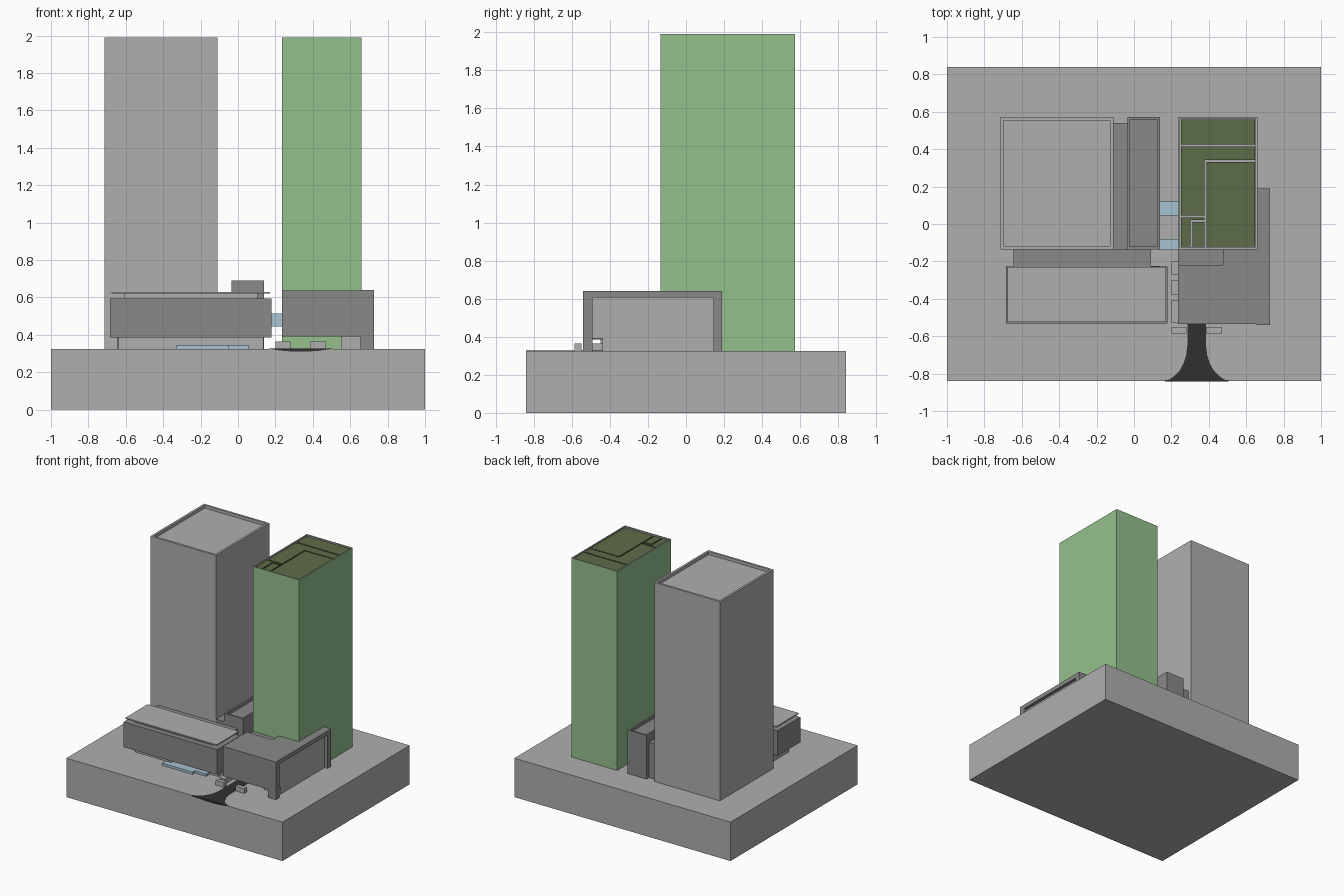
import bpy, bmesh
from mathutils import Vector

if "Cube" in bpy.data.objects:
    bpy.data.objects.remove(bpy.data.objects["Cube"])

G = 0.325   # ground level on top of the base
TOP = 1.99  # tower height


def mat(name, *rgb):
    m = bpy.data.materials.new(name)
    m.diffuse_color = (*rgb, 1)
    m.use_nodes = True
    m.node_tree.nodes["Principled BSDF"].inputs["Base Color"].default_value = m.diffuse_color
    return m


DARK = mat("dark_grey", 0.25, 0.25, 0.25)
GREEN = mat("green", 0.30, 0.53, 0.27)
ROOF = mat("roof_green", 0.11, 0.15, 0.065)
BLUE = mat("glass_blue", 0.38, 0.55, 0.65)
ROAD = mat("asphalt", 0.03, 0.03, 0.03)
GREY = mat("light_grey", 0.43, 0.43, 0.43)


def finish(bm, name, mats):
    bmesh.ops.recalc_face_normals(bm, faces=bm.faces[:])
    me = bpy.data.meshes.new(name)
    bm.to_mesh(me)
    bm.free()
    for m in mats:
        me.materials.append(m)
    ob = bpy.data.objects.new(name, me)
    bpy.context.collection.objects.link(ob)
    return ob


def prism(name, pts, a, b, m=GREY, axis="z"):
    """Extrude a 2D profile from a to b along z, x or y."""
    def place(p):
        return {"z": (p[0], p[1], a), "x": (a, p[0], p[1]), "y": (p[0], a, p[1])}[axis]
    d = {"z": (0, 0, 1), "x": (1, 0, 0), "y": (0, 1, 0)}[axis]
    bm = bmesh.new()
    f = bm.faces.new([bm.verts.new(place(p)) for p in pts])
    r = bmesh.ops.extrude_face_region(bm, geom=[f], use_keep_orig=True)
    vs = [v for v in r["geom"] if isinstance(v, bmesh.types.BMVert)]
    bmesh.ops.translate(bm, verts=vs, vec=Vector(d) * (b - a))
    return finish(bm, name, [m])


def box(name, x0, x1, y0, y1, z0, z1, m=GREY):
    return prism(name, [(x0, y0), (x1, y0), (x1, y1), (x0, y1)], z0, z1, m)


def parapet_block(name, x0, x1, y0, y1, z1, wall, top, rim=0.026, depth=0.025):
    """Block with a sunken roof behind a parapet rim."""
    ob = box(name, x0, x1, y0, y1, G, z1, wall)
    bm = bmesh.new()
    bm.from_mesh(ob.data)
    bm.faces.ensure_lookup_table()
    f = max(bm.faces, key=lambda q: q.calc_center_median().z)
    f.material_index = 1
    ring = bmesh.ops.inset_region(bm, faces=[f], thickness=rim)["faces"]
    r = bmesh.ops.extrude_discrete_faces(bm, faces=[f])["faces"]
    bmesh.ops.translate(bm, verts=r[0].verts[:], vec=(0, 0, -depth))
    for q in ring + r:
        q.material_index = 1
    bm.to_mesh(ob.data)
    bm.free()
    ob.data.materials.append(top)
    return ob


# Site base
box("site_base", -1, 1, -0.84, 0.84, 0, G)

# Towers
parapet_block("grey_tower", -0.715, -0.11, -0.135, 0.573, TOP, GREY, GREY)
parapet_block("green_tower", 0.235, 0.66, -0.135, 0.573, TOP, GREEN, GREY, 0.014, 0.02)
parapet_block("low_block", -0.035, 0.14, -0.135, 0.573, 0.69, DARK, DARK, 0.02)
box("tower_connector", -0.11, -0.035, -0.135, 0.54, G, 0.62, DARK)

# Planted roof panels on the green tower
panels = [
    [(.25, .425), (.648, .425), (.648, .558), (.25, .558)],
    [(.25, .045), (.378, .045), (.378, .342), (.648, .342), (.648, .415), (.25, .415)],
    [(.388, -.12), (.648, -.12), (.648, .332), (.388, .332)],
    [(.25, -.12), (.302, -.12), (.302, .022), (.378, .022), (.378, .035), (.25, .035)],
    [(.312, -.12), (.378, -.12), (.378, .012), (.312, .012)],
]
for i, p in enumerate(panels):
    prism(f"roof_garden_{i + 1}", p, TOP - 0.02, TOP - 0.008, ROOF)

# Left podium: lobby, overhanging volume, recessed storey and floating roof
box("left_lobby", -0.64, 0.135, -0.45, -0.225, G, 0.385)
box("left_podium", -0.685, 0.18, -0.533, -0.228, 0.385, 0.595, DARK)
box("left_clerestory", -0.61, 0.105, -0.49, -0.24, 0.595, 0.62)
box("left_roof_plate", -0.675, 0.17, -0.525, -0.23, 0.62, 0.63)
box("left_rear_link", -0.645, 0.09, -0.228, -0.135, G, 0.595, DARK)

# Low glass entrance steps
box("entry_glass_left", -0.33, -0.05, -0.53, -0.48, G, 0.345, BLUE)
box("entry_glass_right", -0.28, 0.055, -0.50, -0.45, G, 0.345, BLUE)

# Right podium: volume, notched roof, portal frame and recessed side wall
box("right_podium", 0.235, 0.66, -0.535, -0.136, 0.39, 0.61, DARK)
prism("right_roof", [(.235, -.535), (.66, -.535), (.66, -.136), (.475, -.136),
                     (.475, -.22), (.235, -.22)], 0.61, 0.638, DARK)
prism("portal_frame", [(-.54, G), (-.49, G), (-.49, .605), (.145, .605), (.145, G),
                       (.19, G), (.19, .64), (-.54, .64)], 0.655, 0.728, DARK, "x")
prism("side_wall", [(-.49, .39), (-.44, .39), (-.44, G), (.145, G), (.145, .605),
                    (-.49, .605)], 0.661, 0.70, GREY, "x")
box("right_lobby", 0.55, 0.661, -0.44, -0.136, G, 0.39)

# Glass bridges between the low block and the green tower
for i, (y0, y1) in enumerate([(0.045, 0.12), (-0.14, -0.08)]):
    box(f"glass_bridge_{i + 1}", 0.14, 0.235, y0, y1, 0.445, 0.515, BLUE)

# Planters along the drive
for i, (x0, x1, y0, y1) in enumerate([
        (.2, .28, -.585, -.55), (.385, .47, -.585, -.55), (.2, .25, -.27, -.2),
        (.2, .25, -.38, -.3), (.2, .25, -.53, -.41)]):
    box(f"planter_{i + 1}", x0, x1, y0, y1, G, 0.365)

# Flared driveway with its curved front edge
C = 0.335
half = [(.05, -.3), (.05, -.65), (.056, -.7), (.07, -.745), (.092, -.785),
        (.12, -.813), (.145, -.83), (.17, -.84)]
prism("driveway", [(C + x, y) for x, y in half] + [(C - x, y) for x, y in reversed(half)],
      G - 0.01, G + 0.002, ROAD)
lip = [(.17, G + .002), (.17, G), (.1, .315), (.05, .311)]
prism("driveway_front_edge", [(C + x, z) for x, z in lip] + [(C - x, z) for x, z in reversed(lip)],
      -0.841, -0.835, ROAD, "y")
